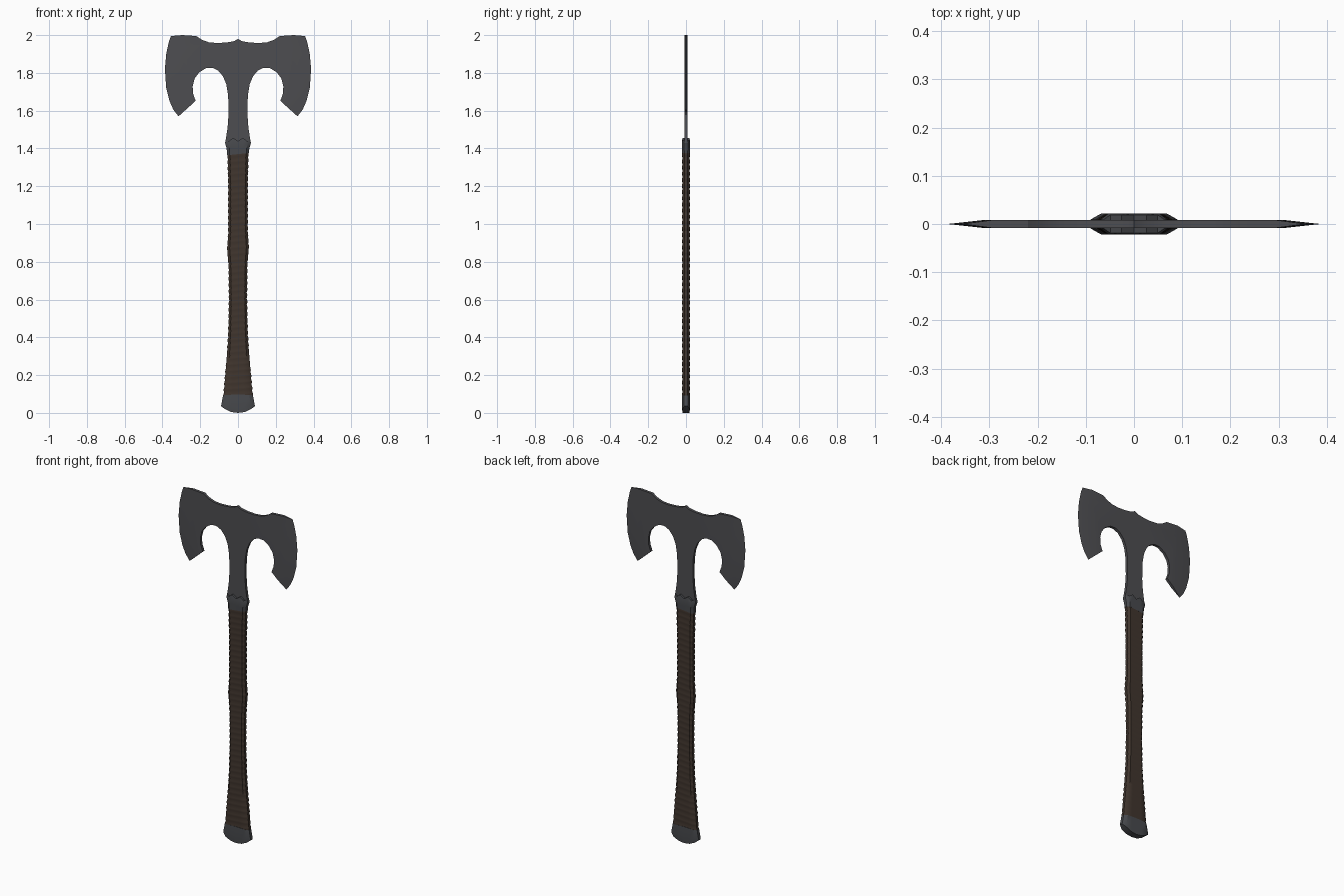
import bpy
import bmesh
import math

old = bpy.data.objects.get("Cube")
if old:
    bpy.data.objects.remove(old)


def material(name, rgb):
    m = bpy.data.materials.new(name)
    m.use_nodes = True
    m.diffuse_color = (*rgb, 1)
    b = m.node_tree.nodes["Principled BSDF"]
    b.inputs["Base Color"].default_value = (*rgb, 1)
    b.inputs["Roughness"].default_value = 0.7
    return m


STEEL = material("dark steel", (0.075, 0.075, 0.082))
IRON = material("fitting iron", (0.065, 0.068, 0.075))
LEATHER = material("brown leather", (0.052, 0.036, 0.027))


def finish(name, bm, mat, angle):
    bmesh.ops.remove_doubles(bm, verts=bm.verts, dist=0.0001)
    bmesh.ops.recalc_face_normals(bm, faces=bm.faces)
    me = bpy.data.meshes.new(name)
    bm.to_mesh(me)
    bm.free()
    me.materials.append(mat)
    ob = bpy.data.objects.new(name, me)
    bpy.context.collection.objects.link(ob)
    bpy.context.view_layer.objects.active = ob
    for o in bpy.context.selected_objects:
        o.select_set(False)
    ob.select_set(True)
    bpy.ops.object.shade_smooth_by_angle(angle=math.radians(angle))
    return ob


def section(w, d):
    """Flattened section with wide chamfers, front side then back side."""
    half = [(-1, 0.45), (-0.76, 1), (-0.4, 1), (0, 1), (0.4, 1), (0.76, 1), (1, 0.45)]
    front = [(x * w, -y * d) for x, y in half]
    return front + [(x, -y) for x, y in reversed(front)]


def loft(name, rows, height, mat, angle):
    """Skin rows of (width, depth); height(row index, x / width) gives z."""
    bm = bmesh.new()
    rings = [[bm.verts.new((x, y, height(i, x / w))) for x, y in section(w, d)]
             for i, (w, d) in enumerate(rows)]
    n = len(rings[0])
    for a, b in zip(rings, rings[1:]):
        for k in range(n):
            bm.faces.new((a[k], a[(k + 1) % n], b[(k + 1) % n], b[k]))
    # end caps are strips, because the end rings are not flat
    for r in (rings[0], rings[-1]):
        for k in range(n // 2 - 1):
            bm.faces.new((r[k], r[k + 1], r[n - 2 - k], r[n - 1 - k]))
    return finish(name, bm, mat, angle)


# Double axe head: flat body with ground cutting edges
T = 0.008
crest = [(0, 1.98), (0.02, 1.968), (0.06, 1.961), (0.11, 1.958), (0.155, 1.962),
         (0.19, 1.975), (0.22, 1.995)]
edge = [(0.355, 1.995), (0.366, 1.965), (0.38, 1.9), (0.387, 1.82), (0.38, 1.72),
        (0.362, 1.65), (0.342, 1.605), (0.315, 1.57)]
ground = ([(0.295, 2.0)] + [(x - 0.073, 1.8 + (z - 1.8) * 0.85) for x, z in edge[1:-1]]
          + [(0.265, 1.615)])
hook = [(0.224, 1.652), (0.238, 1.69), (0.24, 1.73), (0.23, 1.77), (0.205, 1.803),
        (0.17, 1.825), (0.135, 1.827), (0.105, 1.812), (0.08, 1.783), (0.062, 1.74),
        (0.052, 1.68), (0.05, 1.58), (0.055, 1.51), (0.066, 1.44), (0, 1.44)]

bm = bmesh.new()
for s in (1, -1):
    outline = crest + ground + hook
    sides = []
    for y in (-T, T):
        v = [bm.verts.new((s * x, y, z)) for x, z in outline]
        bm.faces.new(v)
        sides.append(v)
    tip = [bm.verts.new((s * x, 0, z)) for x, z in edge]
    f, b = sides
    g0, g1 = len(crest), len(crest) + len(ground) - 1
    for i in range(len(outline) - 1):
        j = i + 1
        if g0 <= i < g1:
            k = i - g0
            for v in sides:
                bm.faces.new((v[i], v[j], tip[k + 1], tip[k]))
        else:
            bm.faces.new((f[i], f[j], b[j], b[i]))
    bm.faces.new((f[g0], b[g0], tip[0]))
    bm.faces.new((f[g1], b[g1], tip[-1]))
finish("axe_head", bm, STEEL, 25)

# Collar with a scalloped upper rim
collar_z = [1.37, 1.40, 1.43, 1.447]


def collar_height(i, u):
    wave = 0.009 * math.cos(u * math.pi * 2.5) if i == 3 else 0
    tilt = 0.006 * u if i == 0 else 0
    return collar_z[i] - wave + tilt


loft("collar", [(0.058, 0.02), (0.06, 0.021), (0.069, 0.022), (0.064, 0.019)],
     collar_height, IRON, 30)

# Leather grip wound in slightly slanted turns
profile = [(0.08, 0.079), (0.2, 0.069), (0.3, 0.06), (0.42, 0.052), (0.6, 0.048),
           (0.78, 0.05), (0.87, 0.058), (0.96, 0.052), (1.2, 0.052), (1.39, 0.056)]


def grip_width(z):
    for (z0, w0), (z1, w1) in zip(profile, profile[1:]):
        if z <= z1:
            return w0 + (w1 - w0) * (z - z0) / (z1 - z0)
    return profile[-1][1]


TURNS = 40
STEPS = TURNS * 3
grip_z = [0.08 + 1.3 * i / STEPS for i in range(STEPS + 1)]
grip_rows = []
for i, z in enumerate(grip_z):
    swell = -0.0025 if i % 3 == 0 else 0.0008
    grip_rows.append((grip_width(z) + swell, 0.0195 + swell * 0.7))
loft("leather_grip", grip_rows, lambda i, u: grip_z[i] + 0.005 * u, LEATHER, 35)

# Pommel cap with a rounded base
pommel_z = [0, 0.04, 0.093]


def pommel_height(i, u):
    return 0.036 * abs(u) ** 2.2 if i == 0 else pommel_z[i] + 0.004 * (1 - u * u)


loft("pommel", [(0.09, 0.019), (0.089, 0.022), (0.079, 0.021)], pommel_height, IRON, 30)
